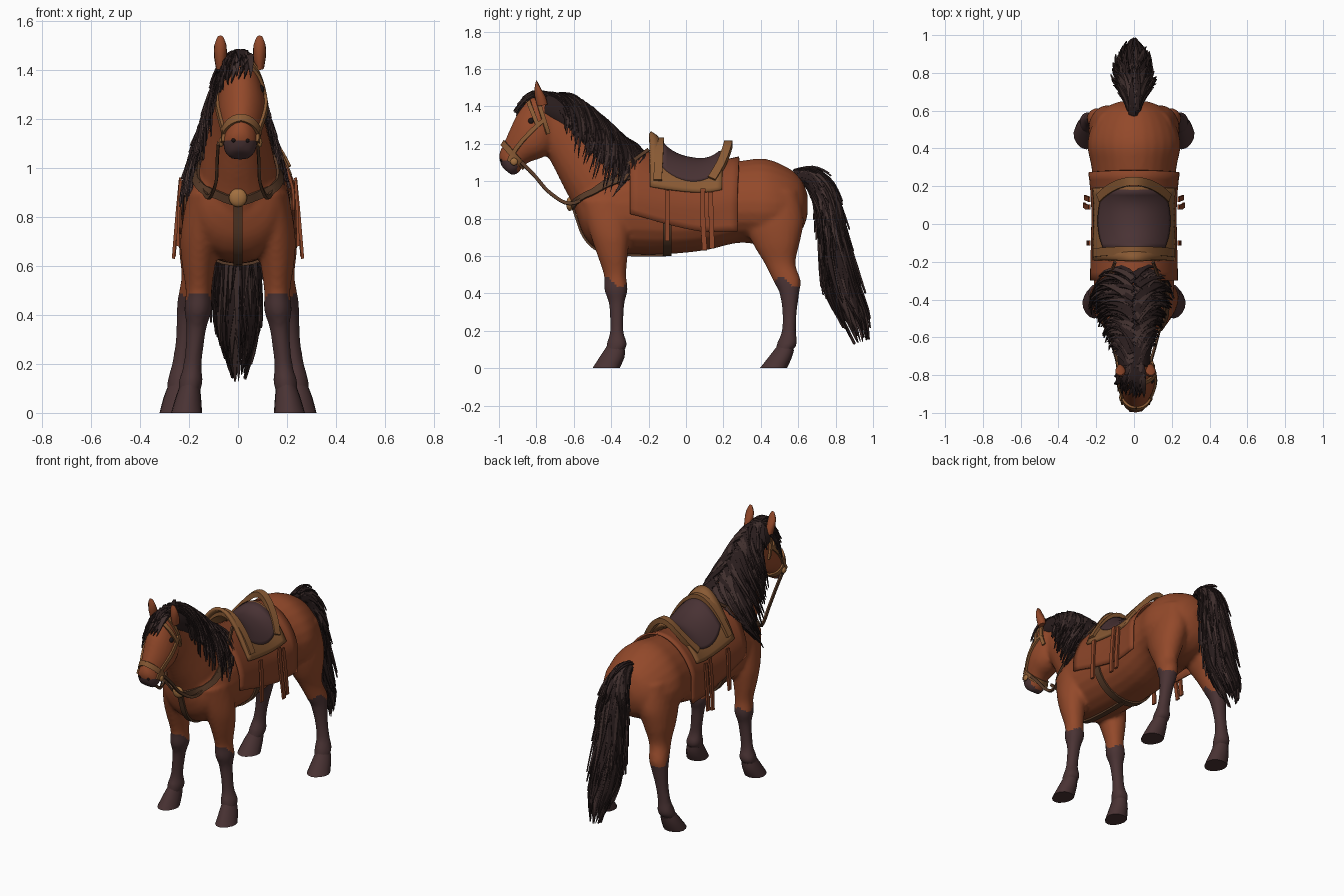
import bpy, bmesh, random
from math import sin, cos, pi
from mathutils import Vector
from mathutils.bvhtree import BVHTree

random.seed(7)
rnd = random.uniform
if "Cube" in bpy.data.objects:
    bpy.data.objects.remove(bpy.data.objects["Cube"])


def material(name, *rgb):
    m = bpy.data.materials.new(name)
    m.use_nodes = True
    m.diffuse_color = (*rgb, 1)
    m.node_tree.nodes["Principled BSDF"].inputs["Base Color"].default_value = (*rgb, 1)
    return m


coat = material("chestnut coat", .29, .066, .023)
dark = material("dark leg", .068, .033, .034)
hair = material("dark hair", .022, .012, .012)
hair_light = material("light hair", .05, .028, .026)
tan = material("tan leather", .25, .102, .034)
seat_mat = material("seat leather", .066, .032, .034)
strap_mat = material("strap leather", .10, .045, .022)
blanket_mat = material("blanket leather", .26, .06, .022)
brass = material("brass", .36, .16, .05)
black = material("eye black", .012, .008, .008)


def make(name, bm, *mats, angle=1.0):
    """Turn a bmesh into a smooth-shaded object."""
    bmesh.ops.recalc_face_normals(bm, faces=bm.faces)
    me = bpy.data.meshes.new(name)
    bm.to_mesh(me)
    bm.free()
    ob = bpy.data.objects.new(name, me)
    bpy.context.collection.objects.link(ob)
    for m in mats:
        me.materials.append(m)
    bpy.ops.object.select_all(action='DESELECT')
    ob.select_set(True)
    bpy.context.view_layer.objects.active = ob
    bpy.ops.object.shade_smooth_by_angle(angle=angle)
    return ob


def spline(points, u):
    """Smooth interpolation through a list of tuples."""
    last = len(points) - 1
    u = max(0, min(u, last - .001))
    i = int(u)
    f = u - i
    quad = [points[max(0, min(k, last))] for k in range(i - 1, i + 3)]
    return [b + f * (c - a + f * (2*a - 5*b + 4*c - d + f * (3*b - a - 3*c + d))) / 2
            for a, b, c, d in zip(*quad)]


def surf(rings, u, a, s=1.0, side=1):
    """Point on a lofted part; a ring is two profile points, half width, x offset."""
    y0, z0, y1, z1, w, x = (spline(rings, u) + [0])[:6]
    p = Vector((x, (y0 + y1) / 2, (z0 + z1) / 2))
    across = w * sin(a) * (1 - .15 * cos(a))
    p += Vector((across, (y0 - y1) / 2 * cos(a), (z0 - z1) / 2 * cos(a))) * s
    p.x *= side
    return p


def skin(bm, loops, mat=0):
    """Bridge rings of points and cap both ends."""
    vs = [[bm.verts.new(p) for p in loop] for loop in loops]
    n = len(vs[0])
    faces = [bm.faces.new((p[i], p[(i+1) % n], q[(i+1) % n], q[i]))
             for p, q in zip(vs, vs[1:]) for i in range(n)]
    faces += [bm.faces.new(vs[0][::-1]), bm.faces.new(vs[-1])]
    for f in faces:
        f.material_index = mat


def loft(bm, rings, side=1, n=24, sub=4):
    count = (len(rings) - 1) * sub
    skin(bm, [[surf(rings, k / sub, 2*pi*i/n, 1, side) for i in range(n)]
              for k in range(count + 1)])


def ribbon(bm, pts, normals, widths, thick, mat=0):
    loops = []
    for i, (p, n, w) in enumerate(zip(pts, normals, widths)):
        t = pts[min(i + 1, len(pts) - 1)] - pts[max(i - 1, 0)]
        b = t.cross(n).normalized() * w / 2
        h = n * thick / 2
        loops.append([p + b + h, p - b + h, p - b - h, p + b - h])
    skin(bm, loops, mat)


# Profile rings
torso = [(-.58, .98, -.58, .80, .09), (-.55, 1.04, -.54, .70, .155),
         (-.45, 1.10, -.46, .63, .20), (-.3, 1.15, -.3, .61, .212),
         (-.1, 1.11, -.1, .61, .212), (.1, 1.08, .1, .63, .21),
         (.3, 1.11, .28, .67, .222), (.42, 1.12, .42, .66, .245),
         (.53, 1.08, .54, .68, .215), (.61, 1.02, .62, .74, .15), (.65, .93, .65, .82, .07)]
neck = [(-.22, 1.13, -.55, .72, .17), (-.34, 1.22, -.61, .88, .145),
        (-.45, 1.32, -.66, .98, .118), (-.56, 1.41, -.71, 1.08, .096),
        (-.66, 1.45, -.75, 1.15, .085), (-.75, 1.46, -.77, 1.19, .08)]
head = [(-.72, 1.46, -.69, 1.25, .06, .01), (-.82, 1.45, -.72, 1.16, .09, .012),
        (-.895, 1.37, -.77, 1.125, .097, .015), (-.94, 1.28, -.83, 1.105, .084, .015),
        (-.975, 1.2, -.87, 1.08, .068, .012), (-1.0, 1.14, -.895, 1.045, .068, .008),
        (-.985, 1.075, -.93, 1.03, .045, .008)]
front_leg = [(-.56, .9, -.3, .9, .07, .135), (-.52, .74, -.3, .72, .083, .15),
             (-.48, .62, -.31, .62, .07, .16), (-.44, .5, -.32, .5, .053, .16),
             (-.437, .42, -.312, .42, .056, .163), (-.412, .34, -.33, .34, .04, .17),
             (-.406, .2, -.335, .2, .037, .185), (-.425, .13, -.315, .125, .049, .193),
             (-.43, .07, -.345, .08, .04, .2)]
hind_leg = [(.32, .95, .6, .95, .085, .12), (.31, .78, .63, .8, .1, .135),
            (.36, .66, .61, .68, .085, .155), (.42, .56, .585, .56, .06, .17),
            (.475, .45, .613, .47, .056, .19), (.5, .4, .605, .4, .05, .2),
            (.515, .3, .592, .3, .039, .215), (.512, .2, .588, .2, .039, .23),
            (.485, .13, .592, .125, .05, .238), (.475, .07, .55, .08, .042, .243)]
front_hoof = [(-.425, .115, -.325, .1, .042, .197), (-.455, .07, -.33, .055, .052, .203),
              (-.5, 0, -.355, 0, .063, .21)]
hind_hoof = [(.485, .115, .578, .1, .044, .243), (.45, .07, .565, .055, .056, .248),
             (.395, 0, .54, 0, .068, .252)]
tail = [(.57, 1.06, .6, 1.0, .025), (.68, 1.065, .65, .97, .045), (.77, .99, .69, .89, .065),
        (.82, .85, .71, .81, .075), (.865, .65, .73, .62, .08), (.92, .42, .77, .4, .075),
        (.955, .28, .85, .25, .05), (.97, .15, .91, .13, .02)]

# Body: overlapping lofts fused into one skin
bm = bmesh.new()
for rings in (torso, neck, head):
    loft(bm, rings)
for side in (1, -1):
    loft(bm, front_leg, side)
    loft(bm, hind_leg, side)
body = make("body", bm, coat, dark)
fuse = body.modifiers.new("fuse", 'REMESH')
fuse.mode = 'VOXEL'
fuse.voxel_size = .013
relax = body.modifiers.new("relax", 'SMOOTH')
relax.iterations = 3
for m in ("fuse", "relax"):
    bpy.ops.object.modifier_apply(modifier=m)
for f in body.data.polygons:
    c = f.center
    muzzle = c.y < -.9 and c.z < 1.115
    f.material_index = int(c.z < .46 + .03 * sin(c.y * 40) or muzzle)
    f.use_smooth = True
tree = BVHTree.FromPolygons([v.co for v in body.data.vertices],
                            [tuple(f.vertices) for f in body.data.polygons])

# Hooves
for name, rings in (("front_hooves", front_hoof), ("hind_hooves", hind_hoof)):
    bm = bmesh.new()
    for side in (1, -1):
        loft(bm, rings, side, 14, 2)
    make(name, bm, dark, angle=.7)

# Ears
bm = bmesh.new()
for x in (-.072, .088):
    loft(bm, [(-.795, 1.40, -.74, 1.41, .018, x), (-.81, 1.46, -.75, 1.45, .026, x),
              (-.808, 1.51, -.775, 1.495, .025, x), (-.80, 1.54, -.793, 1.53, .012, x)], 1, 10, 2)
make("ears", bm, coat)

# Eyes and nostrils
bm = bmesh.new()
for x, y, z, r in ((.1, -.83, 1.325, .018), (.045, -1, 1.11, .009)):
    for side in (1, -1):
        spot = tree.find_nearest(Vector((x * side + .012, y, z)))[0]
        made = bmesh.ops.create_uvsphere(bm, u_segments=10, v_segments=8, radius=r)
        bmesh.ops.translate(bm, verts=made["verts"], vec=spot - Vector((.008 * side, 0, 0)))
make("eyes_and_nostrils", bm, black)


def lock(bm, rings, u, du, a, da, s0, s1, width):
    """One tapering lock of hair lying on a lofted part."""
    steps = [k / 6 for k in range(7)]
    pts = [surf(rings, u + du*f, a + da*f, s0 + (s1 - s0)*f) for f in steps]
    mids = [surf(rings, u + du*f, 0, 0) for f in steps]
    normals = [(p - m).normalized() for p, m in zip(pts, mids)]
    ribbon(bm, pts, normals, [width * (1 - f*f) + .002 for f in steps], .008,
           int(random.random() < .35))


# Mane: a core along the crest covered in locks
bm = bmesh.new()
loft(bm, [(y0, z0 + .018, y0 + .55*(y1 - y0), z0 + .55*(z1 - z0), w*.93 + .01)
          for y0, z0, y1, z1, w in neck[1:]], 1, 16, 3)
for i in range(420):
    u = rnd(.5, 5)
    side = random.choice((1, -1))
    reach = (1.45 if side > 0 else 1.8) * (.65 if u > 4.2 else 1)
    lock(bm, neck, u, rnd(-1.4, -.8), side * rnd(0, .35), side * reach * rnd(.5, 1),
         rnd(1.04, 1.13), rnd(1.1, 1.25 if side > 0 else 1.4), rnd(.02, .036))
make("mane", bm, hair, hair_light, angle=.5)

# Forelock
bm = bmesh.new()
for i in range(60):
    lock(bm, head, rnd(.1, .9), rnd(.8, 1.6), rnd(-.9, .5), rnd(-.8, .2),
         rnd(1.06, 1.18), rnd(1.08, 1.25), rnd(.02, .03))
make("forelock", bm, hair, hair_light, angle=.5)

# Tail
bm = bmesh.new()
loft(bm, tail[:-1], 1, 14, 3)
for i in range(340):
    u = rnd(0, 5)
    lock(bm, tail, u, rnd(1.2, 2.4), rnd(-pi, pi), rnd(-.5, .5),
         rnd(.95, 1.08), rnd(1.0, 1.55), rnd(.018, .032))
make("tail", bm, hair, hair_light, angle=.5)


def saddle(u, a, s):
    """Torso surface raised toward pommel and cantle."""
    p = surf(torso, u, a, s)
    k = (p.y - .03) / .19
    p.z += (.085 if k < 0 else .065) * min(abs(k), 1.05)**3 * max(0, cos(a))**4
    return p


def drape(u, a):
    """Blanket that follows the back, then hangs straight."""
    a *= 1 + .08 * (u - 3)
    turn = max(-1.5, min(a, 1.5))
    p = surf(torso, u, turn, 1.06 + .012 * (u - 4.4)**2)
    p.z -= abs(a - turn) * .23
    return p


def sheet(name, point, u0, u1, reach, mat, thick):
    """Curved panel draped over the back."""
    nu, na = 12, 28
    bm = bmesh.new()
    vs = [[bm.verts.new(point(u0 + (u1 - u0)*i/nu, reach * (2*j/na - 1)))
           for j in range(na + 1)] for i in range(nu + 1)]
    for p, q in zip(vs, vs[1:]):
        for j in range(na):
            bm.faces.new((p[j], p[j+1], q[j+1], q[j]))
    ob = make(name, bm, mat)
    solid = ob.modifiers.new("thickness", 'SOLIDIFY')
    solid.thickness = thick
    solid.offset = 0


# Saddle
sheet("blanket", drape, 3, 5.9, 1.83, blanket_mat, .012)
sheet("saddle_skirt", lambda u, a: saddle(u, a, 1.11), 3.55, 5.45, 1.22, tan, .02)
sheet("seat", lambda u, a: saddle(u, a * (1 - .35 * (u - 4.6)**2), 1.14),
      3.85, 5.4, 1.0, seat_mat, .02)
for name, u0, bend, span in (("pommel", 3.8, .1, 1.1), ("cantle", 5.6, 1.0, .95)):
    bm = bmesh.new()
    angles = [span * (k / 12 - 1) for k in range(25)]
    pts = [saddle(u0 - bend * (1 - cos(a)), a, 1.14) for a in angles]
    ribbon(bm, pts, [Vector((sin(a), 0, cos(a))) for a in angles], [.045] * 25, .035)
    make(name, bm, tan, angle=.6)


def strap(name, paths, width, mat, snap=True, thick=.012):
    """Flat straps laid on the body, or hanging free but kept outside it."""
    bm = bmesh.new()
    for path in paths:
        pts, normals = [], []
        for k in range(29):
            p = Vector(spline(path, (len(path) - 1) * k / 28))
            spot, n = tree.find_nearest(p)[:2]
            if snap or (p - spot).dot(n) < .006:
                p = spot + n * .006
            else:
                n = Vector((1 if p.x > 0 else -1, 0, .2)).normalized()
            pts.append(p)
            normals.append(n)
        ribbon(bm, pts, normals, [width] * 29, thick)
    make(name, bm, mat, angle=.6)


def both(path):
    return [[(x * side, y, z) for x, y, z in path] for side in (1, -1)]


def band(rings, u, a0, a1):
    return [surf(rings, u, a0 + (a1 - a0) * k / 20, 1.06) for k in range(21)]


# Harness
strap("girth", [band(torso, 4, 1.4, 2*pi - 1.4)], .045, strap_mat)
strap("breast_collar", both([(0, -.61, .86), (.1, -.6, .89), (.19, -.52, .95),
                             (.22, -.42, 1.01), (.2, -.26, 1.06)]), .035, strap_mat)
strap("chest_strap", [[(0, -.61, .86), (0, -.57, .74), (0, -.48, .62), (0, -.3, .6),
                       (0, -.1, .6)]], .035, strap_mat)
strap("noseband", [band(head, 4, 0, 2*pi)], .032, tan)
strap("bridle", [band(head, 1.3, -1.5, 1.5), band(head, .8, -2, 2)]
      + [[surf(head, .8 + k * .4, a, 1.06) for k in range(11)] for a in (1.5, -1.5)],
      .022, tan)
strap("reins", both([(.08, -.88, 1.10), (.085, -.81, 1.03), (.09, -.73, .94), (.12, -.62, .88),
                     (.15, -.5, .94), (.15, -.35, 1.06), (.1, -.2, 1.17)]), .018, strap_mat, False)
strap("stirrup_leathers", both([(.235, .09, .96), (.25, .09, .8), (.264, .1, .63)])
      + both([(.235, .13, .94), (.248, .135, .8), (.26, .14, .64)])
      + both([(.235, -.1, .95), (.242, -.1, .82), (.245, -.1, .68)]), .026, blanket_mat, False)

# Brass chest disc and bit rings, flattened along their facing axis
bm = bmesh.new()
for x, y, z, r in ((0, -.66, .86, .038), (.082, -.92, 1.105, .02), (-.066, -.92, 1.105, .02)):
    spot, n = tree.find_nearest(Vector((x, y, z)))[:2]
    made = bmesh.ops.create_uvsphere(bm, u_segments=14, v_segments=8, radius=r)
    squash = (.5, 1, 1) if x else (1, .5, 1)
    bmesh.ops.scale(bm, verts=made["verts"], vec=squash)
    bmesh.ops.translate(bm, verts=made["verts"], vec=spot + n * .012)
make("brass_fittings", bm, brass)
